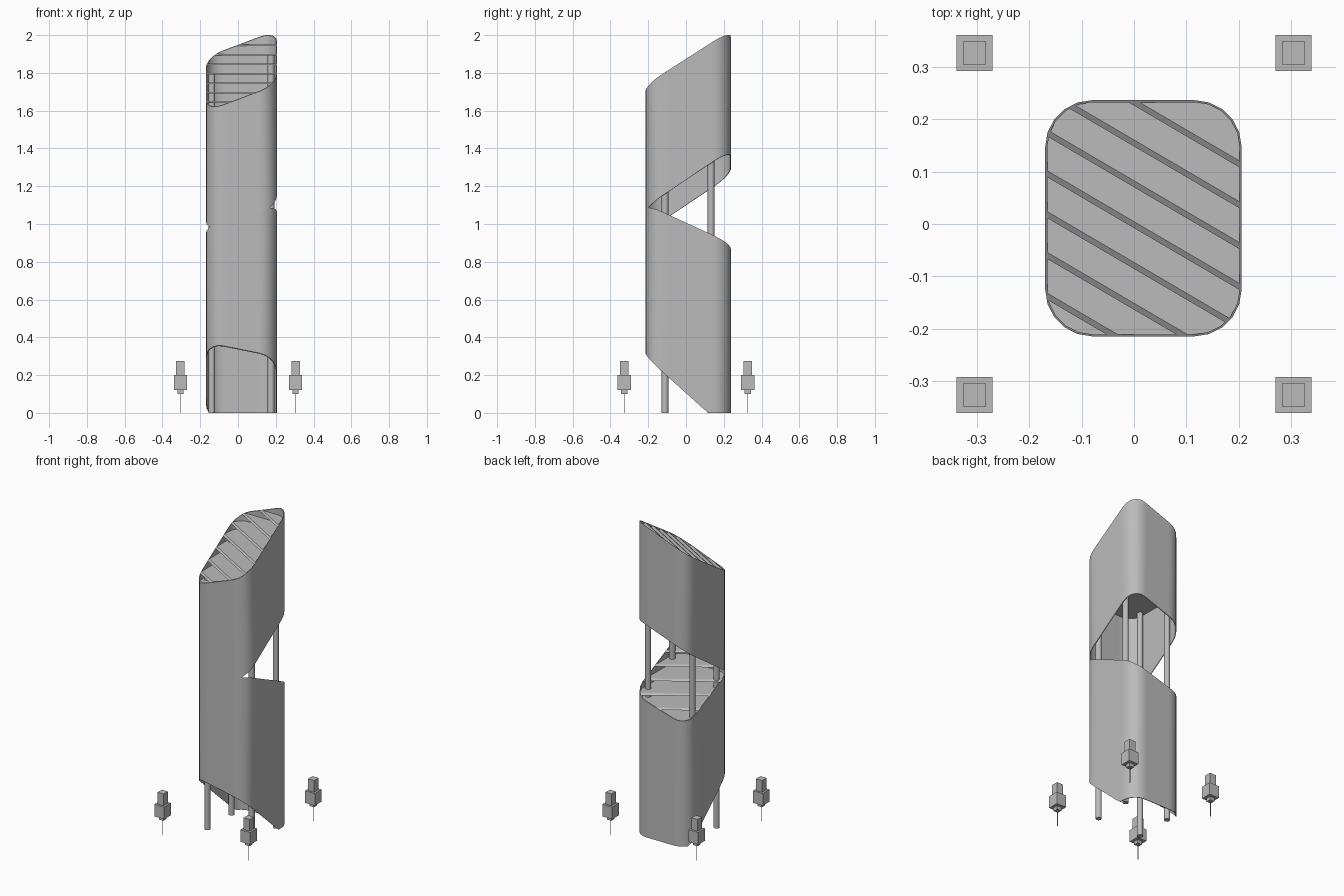
import bpy, bmesh, math
from mathutils import Vector

cube = bpy.data.objects.get("Cube")
if cube:
    bpy.data.objects.remove(cube, do_unlink=True)

grey = bpy.data.materials.new("light_grey")
grey.use_nodes = True
grey.diffuse_color = (0.5, 0.5, 0.5, 1)
grey.node_tree.nodes["Principled BSDF"].inputs["Base Color"].default_value = (0.5, 0.5, 0.5, 1)

CX, CY = 0.018, 0.011      # centre of the tower plan
HX, HY = 0.188, 0.226      # half width and half depth
RADIUS, WALL = 0.09, 0.004
STOREY, SLAB = 0.05, 0.008


def plane(a, b, c):
    return lambda x, y: a + b * x + c * y


# Sloping cuts through the tower
upper_top = plane(1.797, 0.375, 0.64)
upper_bottom = plane(1.16, 0.36, 0.67)
lower_top = plane(0.945, 0.3, -0.46)
lower_slope = plane(0.146, -0.2, -0.9)


def lower_bottom(x, y):
    return max(0, lower_slope(x, y))


def outline(inset=0, corner_steps=5, side_steps=10):
    """Rounded rectangle with subdivided straight sides."""
    r = RADIUS - inset
    arcs = []
    for k, (sx, sy) in enumerate([(1, 1), (-1, 1), (-1, -1), (1, -1)]):
        for i in range(corner_steps + 1):
            t = (k + i / corner_steps) * math.pi / 2
            arcs.append(Vector((CX + sx * (HX - RADIUS) + r * math.cos(t),
                                CY + sy * (HY - RADIUS) + r * math.sin(t))))
    points = []
    for i, p in enumerate(arcs):
        points.append(p)
        if i % (corner_steps + 1) == corner_steps:
            q = arcs[(i + 1) % len(arcs)]
            points += [p.lerp(q, j / side_steps) for j in range(1, side_steps)]
    return points


def finish(name, bm, smooth=False):
    bmesh.ops.recalc_face_normals(bm, faces=bm.faces)
    mesh = bpy.data.meshes.new(name)
    bm.to_mesh(mesh)
    bm.free()
    mesh.materials.append(grey)
    obj = bpy.data.objects.new(name, mesh)
    bpy.context.collection.objects.link(obj)
    if smooth:
        bpy.ops.object.select_all(action='DESELECT')
        obj.select_set(True)
        bpy.context.view_layer.objects.active = obj
        bpy.ops.object.shade_smooth_by_angle(angle=math.radians(35))
    return obj


def shell(name, bottom, top):
    """Thin rounded tube whose ends follow two height functions."""
    bm = bmesh.new()
    rings = [[bm.verts.new((p.x, p.y, height(p.x, p.y))) for p in outline(inset)]
             for inset, height in ((0, bottom), (0, top), (WALL, top), (WALL, bottom))]
    n = len(rings[0])
    for k in range(4):
        a, b = rings[k], rings[(k + 1) % 4]
        for i in range(n):
            j = (i + 1) % n
            bm.faces.new((a[i], a[j], b[j], b[i]))
    finish(name, bm, True)


def floors(name, first, last, cut):
    """Stack of slabs trimmed by a sloping plane."""
    bm = bmesh.new()
    for i in range(round((last - first) / STOREY) + 1):
        z = first + i * STOREY
        face = bm.faces.new([bm.verts.new((p.x, p.y, z - SLAB))
                             for p in outline(WALL, side_steps=1)])
        raised = bmesh.ops.extrude_face_region(bm, geom=[face])["geom"]
        bmesh.ops.translate(bm, vec=(0, 0, SLAB),
                            verts=[g for g in raised if isinstance(g, bmesh.types.BMVert)])
    base = cut(0, 0)
    normal = Vector((base - cut(1, 0), base - cut(0, 1), 1))
    bmesh.ops.bisect_plane(bm, geom=bm.verts[:] + bm.edges[:] + bm.faces[:],
                           plane_co=(0, 0, base), plane_no=normal, clear_outer=True)
    bmesh.ops.holes_fill(bm, edges=[e for e in bm.edges if e.is_boundary], sides=0)
    finish(name, bm)


def add_box(bm, x, y, width, z0, z1):
    verts = bmesh.ops.create_cube(bm, size=1)["verts"]
    bmesh.ops.scale(bm, vec=(width, width, z1 - z0), verts=verts)
    bmesh.ops.translate(bm, vec=(x, y, (z0 + z1) / 2), verts=verts)


def add_rod(bm, x, y, radius, z0, z1, sides):
    verts = bmesh.ops.create_cone(bm, cap_ends=True, segments=sides, radius1=radius,
                                  radius2=radius, depth=z1 - z0)["verts"]
    bmesh.ops.translate(bm, vec=(x, y, (z0 + z1) / 2), verts=verts)


# Tower walls and floors
shell("upper_shell", upper_bottom, upper_top)
shell("lower_shell", lower_bottom, lower_top)
floors("upper_floors", 1.5, 1.95, upper_top)
floors("lower_floors", 0.45, 1.05, lower_top)

for sx, side in ((1, "left"), (-1, "right")):
    for sy, end in ((-1, "front"), (1, "back")):
        # Column reaching the last whole floor below the roof slope
        x, y = CX + sx * 0.157, CY + sy * 0.122
        top = math.floor((upper_top(x, y) - 0.02) / STOREY) * STOREY
        bm = bmesh.new()
        add_rod(bm, x, y, 0.018, 0, top - SLAB / 2, 16)
        finish(f"{end}_{side}_column", bm, True)

        # Ground lamp on a thin spike
        x, y = sx * 0.305, sy * 0.327
        bm = bmesh.new()
        add_rod(bm, x, y, 0.002, 0, 0.1, 6)
        add_box(bm, x, y, 0.032, 0.1, 0.122)
        add_box(bm, x, y, 0.069, 0.122, 0.2)
        add_box(bm, x, y, 0.044, 0.2, 0.275)
        finish(f"{end}_{side}_ground_lamp", bm)
